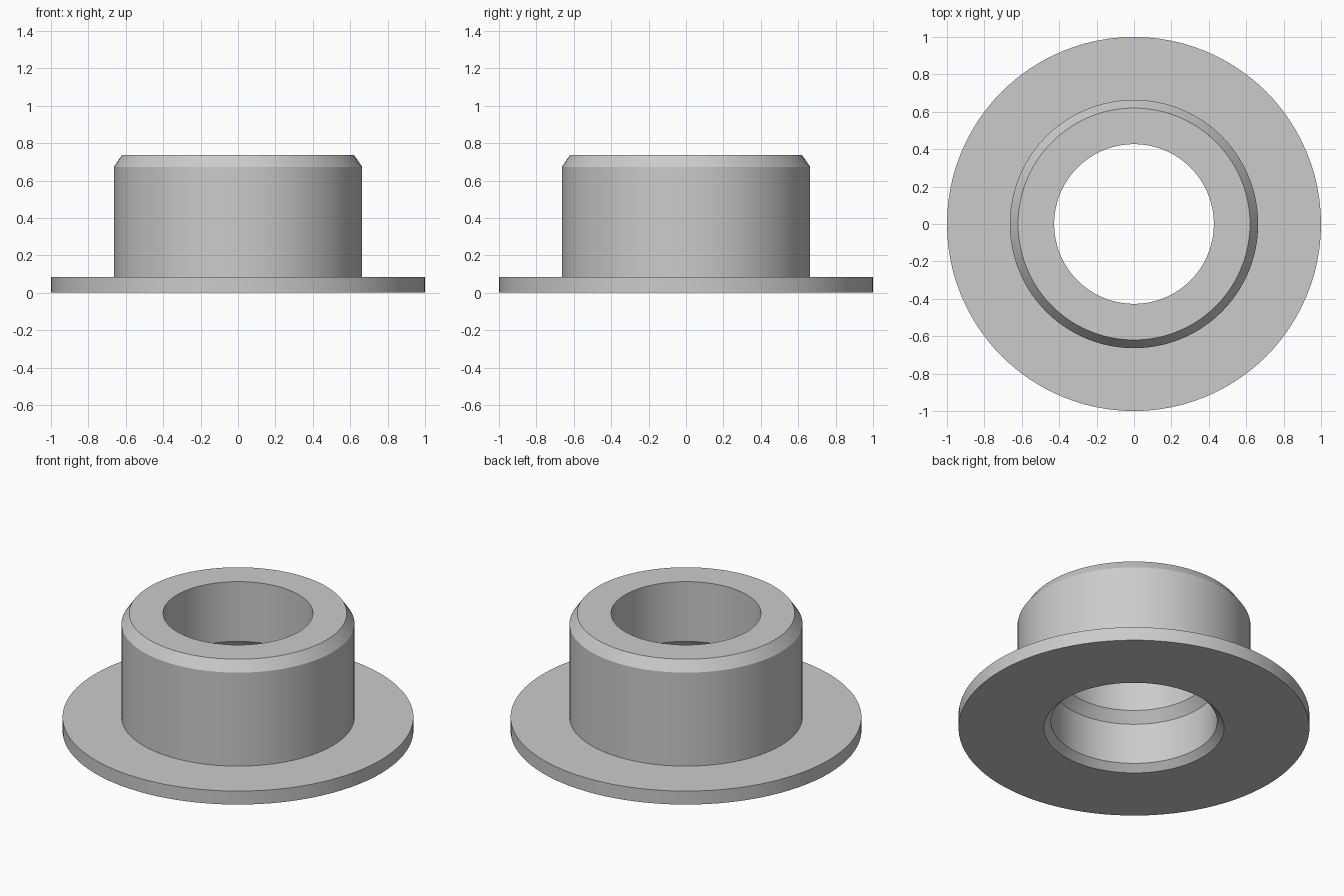
import bpy
import bmesh
from math import radians, tau
from mathutils import Vector

cube = bpy.data.objects.get("Cube")
if cube:
    bpy.data.objects.remove(cube, do_unlink=True)

# Plain grey finish
grey = bpy.data.materials.new("plain grey")
grey.use_nodes = True
colour = (0.6, 0.6, 0.6, 1)
grey.diffuse_color = colour
grey.node_tree.nodes["Principled BSDF"].inputs["Base Color"].default_value = colour

# Closed cross-section as (radius, height)
profile = [
    (0.514, 0), (1, 0), (1, 0.085),             # flange
    (0.664, 0.085), (0.664, 0.673),             # outer sleeve
    (0.62, 0.737), (0.427, 0.737),              # chamfered rim
    (0.427, 0.361), (0.474, 0.297),             # stepped bore
    (0.474, 0.04),                              # bore entry chamfer
]

# Revolve the section around the z axis
bm = bmesh.new()
verts = [bm.verts.new((r, 0, z)) for r, z in profile]
edges = [bm.edges.new((verts[i - 1], verts[i])) for i in range(len(verts))]
bmesh.ops.spin(bm, geom=verts + edges, cent=Vector(), axis=Vector((0, 0, 1)),
               angle=tau, steps=96)
bmesh.ops.remove_doubles(bm, verts=bm.verts, dist=0.0001)
bmesh.ops.recalc_face_normals(bm, faces=bm.faces)
mesh = bpy.data.meshes.new("flanged_bushing")
bm.to_mesh(mesh)
bm.free()
mesh.materials.append(grey)

bushing = bpy.data.objects.new("flanged_bushing", mesh)
bpy.context.collection.objects.link(bushing)
bpy.ops.object.select_all(action="DESELECT")
bushing.select_set(True)
bpy.context.view_layer.objects.active = bushing
bpy.ops.object.shade_smooth_by_angle(angle=radians(25))
